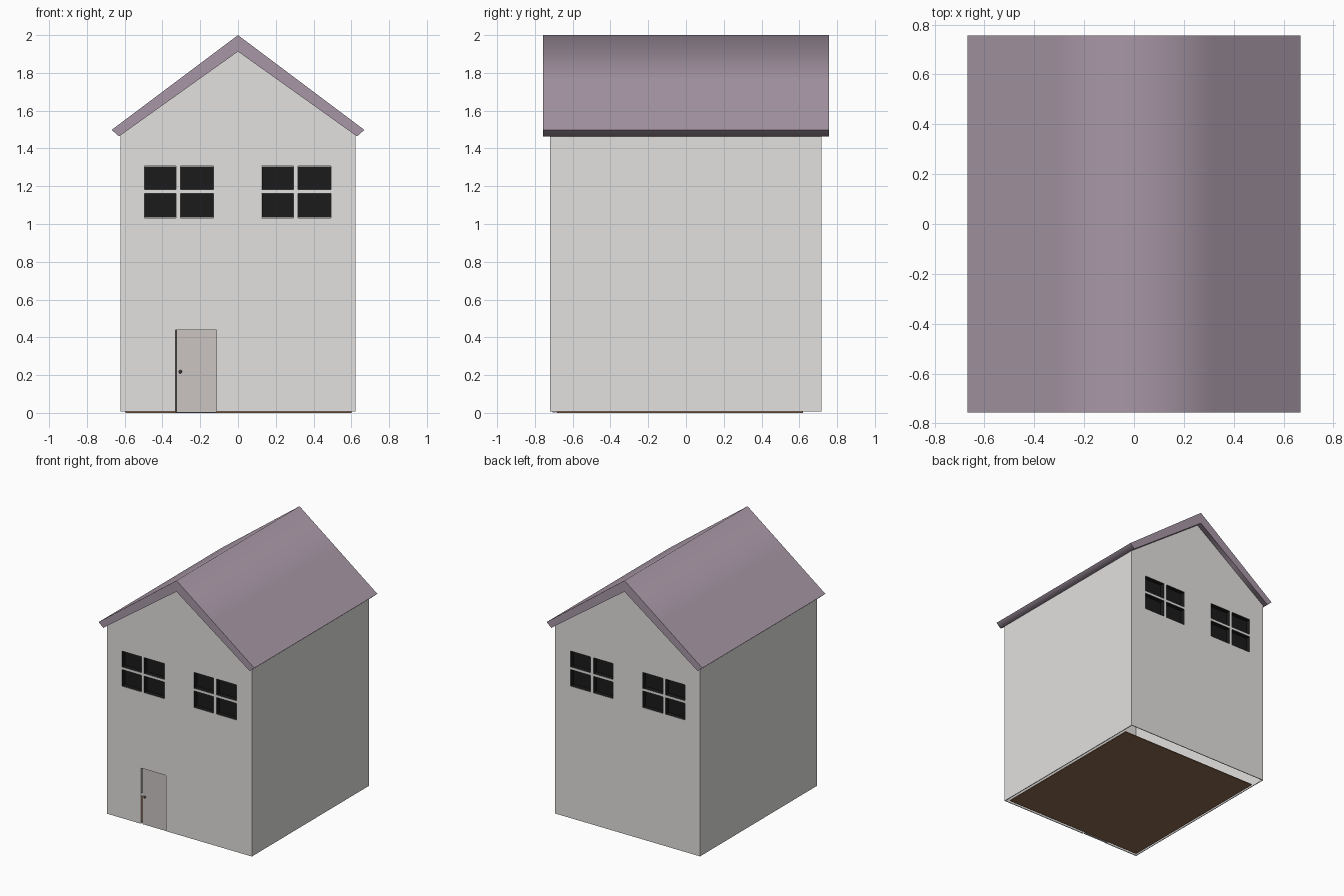
import bpy, bmesh, math

if "Cube" in bpy.data.objects:
    bpy.data.objects.remove(bpy.data.objects["Cube"])


def material(name, r, g, b):
    m = bpy.data.materials.new(name)
    m.diffuse_color = (r, g, b, 1.0)
    m.use_nodes = True
    m.node_tree.nodes["Principled BSDF"].inputs["Base Color"].default_value = m.diffuse_color
    return m


WALL = material("pale grey wall", 0.76, 0.75, 0.735)
GLASS = material("dark window", 0.011, 0.011, 0.011)
ROOF = material("dusty mauve roof", 0.39, 0.31, 0.38)
DOOR = material("warm grey door", 0.60, 0.56, 0.545)
FLOOR = material("brown floor", 0.27, 0.145, 0.08)
KNOB = material("dark metal", 0.05, 0.05, 0.05)


def finish(name, bm, mats):
    me = bpy.data.meshes.new(name)
    bm.to_mesh(me)
    bm.free()
    for m in mats:
        me.materials.append(m)
    ob = bpy.data.objects.new(name, me)
    bpy.context.collection.objects.link(ob)
    return ob


def prism(name, profile, y0, y1, mats, open_side=0):
    """Extrude an x/z profile along y; open_side (-1 or 1) makes a tray seen from that side."""
    bm = bmesh.new()
    face = bm.faces.new([bm.verts.new((x, y0, z)) for x, z in profile])
    ext = bmesh.ops.extrude_face_region(bm, geom=[face])
    verts = [v for v in ext["geom"] if isinstance(v, bmesh.types.BMVert)]
    bmesh.ops.translate(bm, verts=verts, vec=(0, y1 - y0, 0))
    bmesh.ops.recalc_face_normals(bm, faces=bm.faces)
    if open_side:
        lid = [f for f in bm.faces if f.normal.y * open_side > 0.9]
        bmesh.ops.delete(bm, geom=lid, context='FACES')
        bmesh.ops.reverse_faces(bm, faces=bm.faces)
    return finish(name, bm, mats)


def box(name, x0, x1, y0, y1, z0, z1, mats, open_side=0):
    return prism(name, [(x0, z0), (x1, z0), (x1, z1), (x0, z1)], y0, y1, mats, open_side)


def select_only(ob):
    bpy.ops.object.select_all(action='DESELECT')
    bpy.context.view_layer.objects.active = ob
    ob.select_set(True)


def cut(ob, cutter):
    mod = ob.modifiers.new("cut", 'BOOLEAN')
    mod.operation = 'DIFFERENCE'
    mod.solver = 'EXACT'
    mod.object = cutter
    select_only(ob)
    bpy.ops.object.modifier_apply(modifier=mod.name)
    bpy.data.objects.remove(cutter, do_unlink=True)


# Thin hollow walls with gables, open underneath
W, T = 0.623, 0.006
Y0, Y1 = -0.72, 0.717
walls = prism("walls", [(-W, 0.007), (W, 0.007), (W, 1.475), (0, 1.925), (-W, 1.475)],
              Y0, Y1, [WALL])
V = W - T
cut(walls, prism("room_cutter", [(-V, -0.1), (V, -0.1), (V, 1.47), (0, 1.915), (-V, 1.47)],
                 Y0 + T, Y1 - T, [WALL]))

# Doorway
cut(walls, box("doorway_cutter", -0.33, -0.115, Y0 - 0.1, Y0 + 0.1, -0.1, 0.44, [WALL]))

# Four-pane windows on front and back: openings lined with dark recessed trays
PANES_X = [(-0.495, -0.327), (-0.305, -0.13), (0.125, 0.295), (0.318, 0.492)]
PANES_Z = [(1.033, 1.162), (1.182, 1.306)]
for side, y, inward in (("front", Y0, 1), ("back", Y1, -1)):
    for i, (x0, x1) in enumerate(PANES_X):
        for j, (z0, z1) in enumerate(PANES_Z):
            cut(walls, box("pane_cutter", x0, x1, y - 0.05, y + 0.05, z0, z1, [WALL]))
            a, b = sorted((y, y + inward * 0.035))
            e = 0.0008
            box(f"{side}_window_pane_{i}_{j}", x0 + e, x1 - e, a, b, z0 + e, z1 - e,
                [GLASS], -inward)

# Roof: one chevron, smooth around the ridge and flat lower down
roof = prism("roof", [(0, 2.0), (0.32, 1.76), (0.669, 1.498), (0.63, 1.464), (0.32, 1.685),
                      (0, 1.913), (-0.32, 1.685), (-0.63, 1.464), (-0.669, 1.498),
                      (-0.32, 1.76)], -0.756, 0.756, [ROOF])
select_only(roof)
bpy.ops.object.shade_smooth_by_angle(angle=math.radians(78))

# Floor board, set in from the walls
box("floor", -0.595, 0.6, -0.685, 0.62, 0.0, 0.007, [FLOOR])

# Door, just inside the wall face, with a narrow gap on the latch side
box("door", -0.325, -0.115, -0.708, -0.69, 0.001, 0.438, [DOOR])
box("door_gap", -0.331, -0.324, -0.70, -0.695, 0.001, 0.438, [KNOB])
bm = bmesh.new()
bmesh.ops.create_uvsphere(bm, u_segments=12, v_segments=8, radius=0.009)
bmesh.ops.translate(bm, verts=bm.verts, vec=(-0.305, -0.711, 0.218))
knob = finish("door_knob", bm, [KNOB])
select_only(knob)
bpy.ops.object.shade_smooth()
